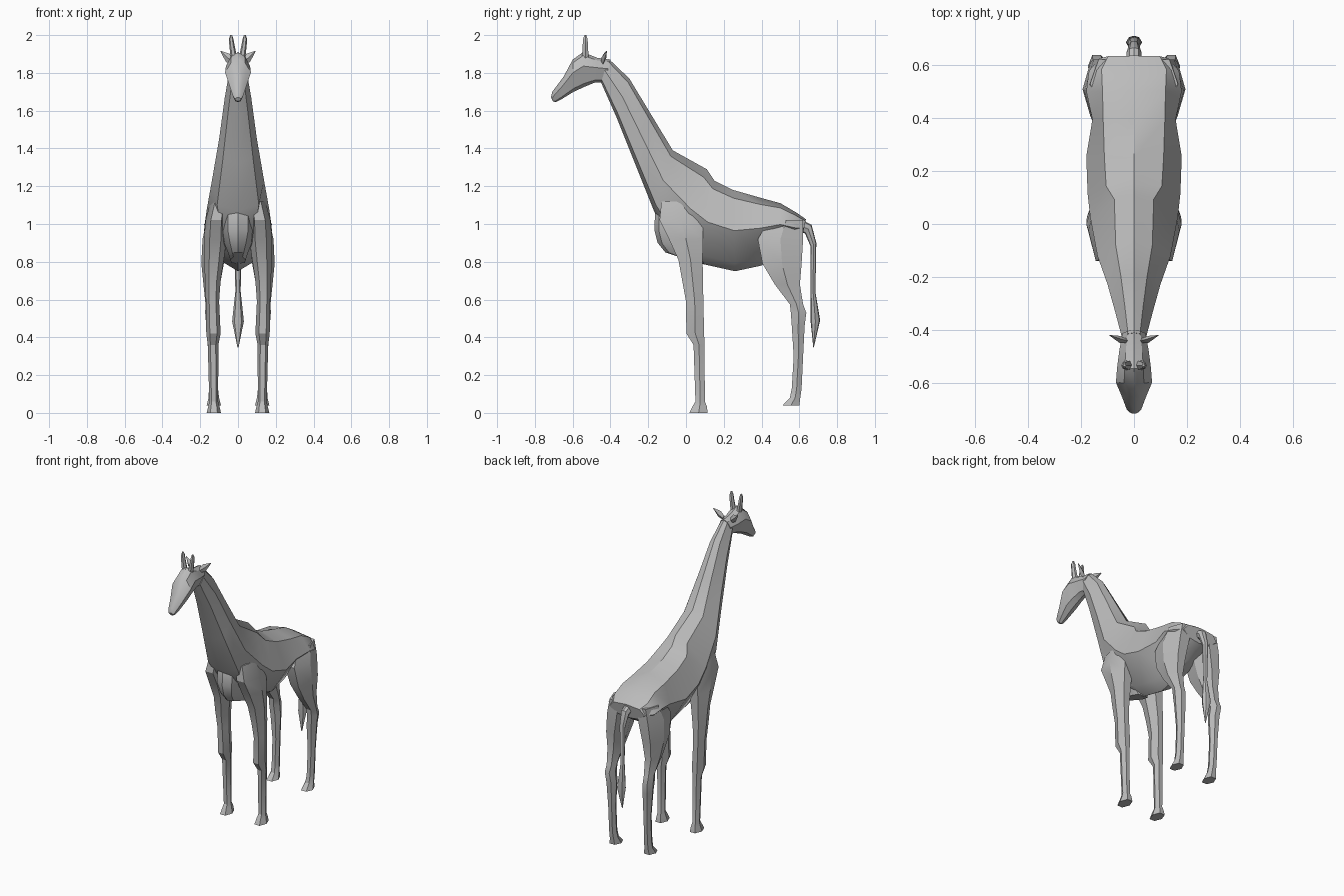
import bpy, bmesh, math

hide = bpy.data.materials.new("grey hide")
hide.diffuse_color = (0.5, 0.5, 0.5, 1)


def loft(name, rings, angle=30):
    """Skin a list of closed rings with equal point counts and cap both ends."""
    bm = bmesh.new()
    loops = [[bm.verts.new(p) for p in ring] for ring in rings]
    n = len(loops[0])
    for a, b in zip(loops, loops[1:]):
        for i in range(n):
            j = (i + 1) % n
            bm.faces.new((a[i], a[j], b[j], b[i]))
    bm.faces.new(loops[0])
    bm.faces.new(loops[-1])
    bmesh.ops.recalc_face_normals(bm, faces=bm.faces)
    mesh = bpy.data.meshes.new(name)
    bm.to_mesh(mesh)
    bm.free()
    mesh.materials.append(hide)
    ob = bpy.data.objects.new(name, mesh)
    bpy.context.collection.objects.link(ob)
    bpy.ops.object.select_all(action='DESELECT')
    ob.select_set(True)
    bpy.context.view_layer.objects.active = ob
    bpy.ops.object.shade_smooth_by_angle(angle=math.radians(angle))
    return ob


def spine_ring(yt, zt, yb, zb, w, upper=0.5, lower=0.8, mid=0.5):
    """Symmetric ring from a top point to a bottom point with half width w."""
    half = [(0, 0), (upper * w, 0.1), (w, mid), (lower * w, 0.9), (0, 1)]
    pts = [(x, yt + (yb - yt) * t, zt + (zb - zt) * t) for x, t in half]
    return pts + [(-x, y, z) for x, y, z in pts[-2:0:-1]]


def leg_ring(z, y0, y1, x0, x1, side):
    """Six-sided level ring filling the given bounds."""
    cx, hx = (x0 + x1) / 2, (x1 - x0) / 2
    shape = [(-.5, 0), (.5, 0), (1, .5), (.5, 1), (-.5, 1), (-1, .5)]
    return [(side * (cx + u * hx), y0 + (y1 - y0) * v, z) for u, v in shape]


# neck and trunk
trunk = [
    (-.41, 1.875, -.45, 1.75, .045, .5, .7),
    (-.30, 1.77, -.37, 1.57, .07, .5, .75),
    (-.185, 1.58, -.27, 1.32, .10, .5, .8),
    (-.07, 1.39, -.17, 1.07, .138, .5, .8),
    (.11, 1.29, -.06, .87, .165, .45, .5),
    (.15, 1.23, .08, .79, .175, .6, .4),
    (.25, 1.18, .26, .75, .18, .62, .4),
    (.39, 1.14, .40, .78, .157, .74, .4, .45),
    (.50, 1.11, .50, .86, .18, .66, .4, .45),
    (.585, 1.06, .57, .90, .17, .72, .5),
    (.635, 1.025, .615, .93, .13, .75, .6),
]
loft("neck_and_trunk", [spine_ring(*r) for r in trunk])

# chest between the front legs
chest = [
    (-.12, 1.16, .05, 1.14, .05),
    (-.163, 1.07, .06, 1.04, .09),
    (-.168, .97, .07, .96, .09),
    (-.15, .90, .08, .88, .07),
    (-.11, .85, .09, .83, .05),
    (-.05, .83, .10, .79, .04),
]
loft("chest", [spine_ring(*r, .6, .9) for r in chest])

# head
head = [
    (-.40, 1.87, -.43, 1.75, .043),
    (-.47, 1.88, -.48, 1.75, .055),
    (-.545, 1.91, -.54, 1.725, .064),
    (-.60, 1.87, -.595, 1.70, .068),
    (-.648, 1.78, -.66, 1.66, .045),
    (-.708, 1.70, -.69, 1.645, .027),
    (-.715, 1.67, -.705, 1.65, .016),
]
loft("head", [spine_ring(*r, .55, .55, .4) for r in head])

# tail with tuft
tail = [
    (.61, 1.025, .60, .96, .03),
    (.665, .995, .63, .95, .028),
    (.69, .90, .66, .88, .02),
    (.685, .64, .66, .65, .014),
    (.71, .49, .66, .48, .031),
    (.677, .347, .674, .345, .003),
]
loft("tail", [spine_ring(*r, .6, .6) for r in tail])

# legs as z, front y, back y, inner x, outer x
front_leg = [
    (1.12, -.13, .08, .05, .145),
    (1.02, -.14, .09, .06, .172),
    (.92, -.09, .09, .06, .18),
    (.81, -.04, .088, .075, .178),
    (.70, -.02, .09, .092, .175),
    (.59, 0, .092, .10, .17),
    (.42, .002, .096, .092, .168),
    (.36, .04, .098, .104, .16),
    (.06, .05, .10, .105, .152),
    (.035, .035, .11, .098, .157),
    (0, .018, .115, .09, .166),
]
hind_leg = [
    (1.02, .44, .62, .04, .165),
    (.92, .38, .62, .045, .188),
    (.79, .405, .612, .075, .194),
    (.68, .47, .603, .095, .183),
    (.575, .55, .62, .104, .172),
    (.53, .555, .637, .108, .174),
    (.46, .56, .628, .10, .168),
    (.30, .57, .62, .106, .156),
    (.13, .56, .612, .106, .154),
    (.08, .55, .605, .10, .156),
    (.04, .512, .60, .09, .166),
]
for side, label in ((1, "left"), (-1, "right")):
    for kind, rows in (("front_leg", front_leg), ("hind_leg", hind_leg)):
        loft(f"{kind}_{label}", [leg_ring(*r, side) for r in rows])

    # horn: slim, slightly swollen spike
    horn = [(1.87, .018, .02), (1.945, .014, .032), (1.98, .012, .036), (2.0, .005, .036)]
    loft(f"horn_{label}", [leg_ring(z, -.533 - r, -.533 + r, x - r, x + r, side)
                           for z, r, x in horn])

    # ear: flat leaf pointing out and up
    ear = [(.03, 1.86, -.44, .015), (.055, 1.88, -.435, .022), (.092, 1.915, -.42, .002)]
    loft(f"ear_{label}", [[(side * x, y - r * .6, z), (side * (x + r * .4), y, z - r),
                           (side * x, y + r * .6, z), (side * (x - r * .4), y, z + r)]
                          for x, z, y, r in ear])
